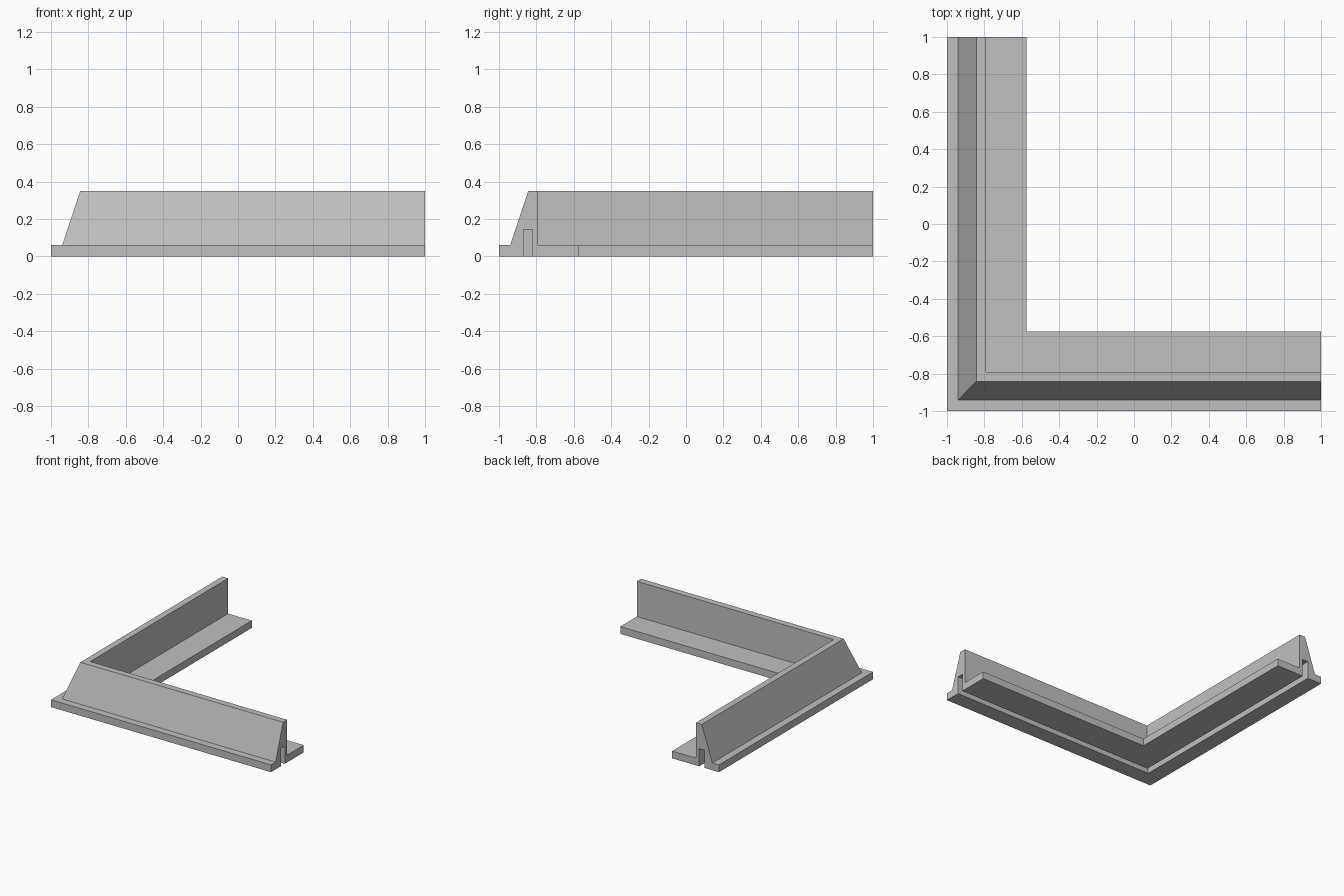
import bpy, bmesh

cube = bpy.data.objects.get("Cube")
if cube:
    bpy.data.objects.remove(cube, do_unlink=True)

# Single flat grey
grey = bpy.data.materials.new("plain_grey")
grey.use_nodes = True
colour = (0.53, 0.53, 0.53, 1)
grey.diffuse_color = colour
grey.node_tree.nodes["Principled BSDF"].inputs["Base Color"].default_value = colour

# Kerb cross-section: (distance in from the outer edge, height)
FOOT, TOP, SLOT = 0.06, 0.35, 0.145
profile = [
    (0, 0), (0, FOOT), (0.06, FOOT), (0.157, TOP),      # outer lip and slope
    (0.21, TOP), (0.21, FOOT), (0.425, FOOT), (0.425, 0),  # inner wall and flange
    (0.18, 0), (0.18, SLOT), (0.13, SLOT), (0.13, 0),   # groove underneath
]

# Sweep the section along an L with a mitred corner
stations = [
    lambda d: (d - 1, 1),
    lambda d: (d - 1, d - 1),
    lambda d: (1, d - 1),
]
bm = bmesh.new()
rings = [[bm.verts.new((*place(d), z)) for d, z in profile] for place in stations]
n = len(profile)
for a, b in zip(rings, rings[1:]):
    for i in range(n):
        j = (i + 1) % n
        bm.faces.new((a[i], a[j], b[j], b[i]))

# Close both ends
bm.faces.new(rings[0])
bm.faces.new(reversed(rings[-1]))
bmesh.ops.recalc_face_normals(bm, faces=bm.faces)

mesh = bpy.data.meshes.new("corner_kerb")
bm.to_mesh(mesh)
bm.free()
mesh.materials.append(grey)
kerb = bpy.data.objects.new("corner_kerb", mesh)
bpy.context.collection.objects.link(kerb)
